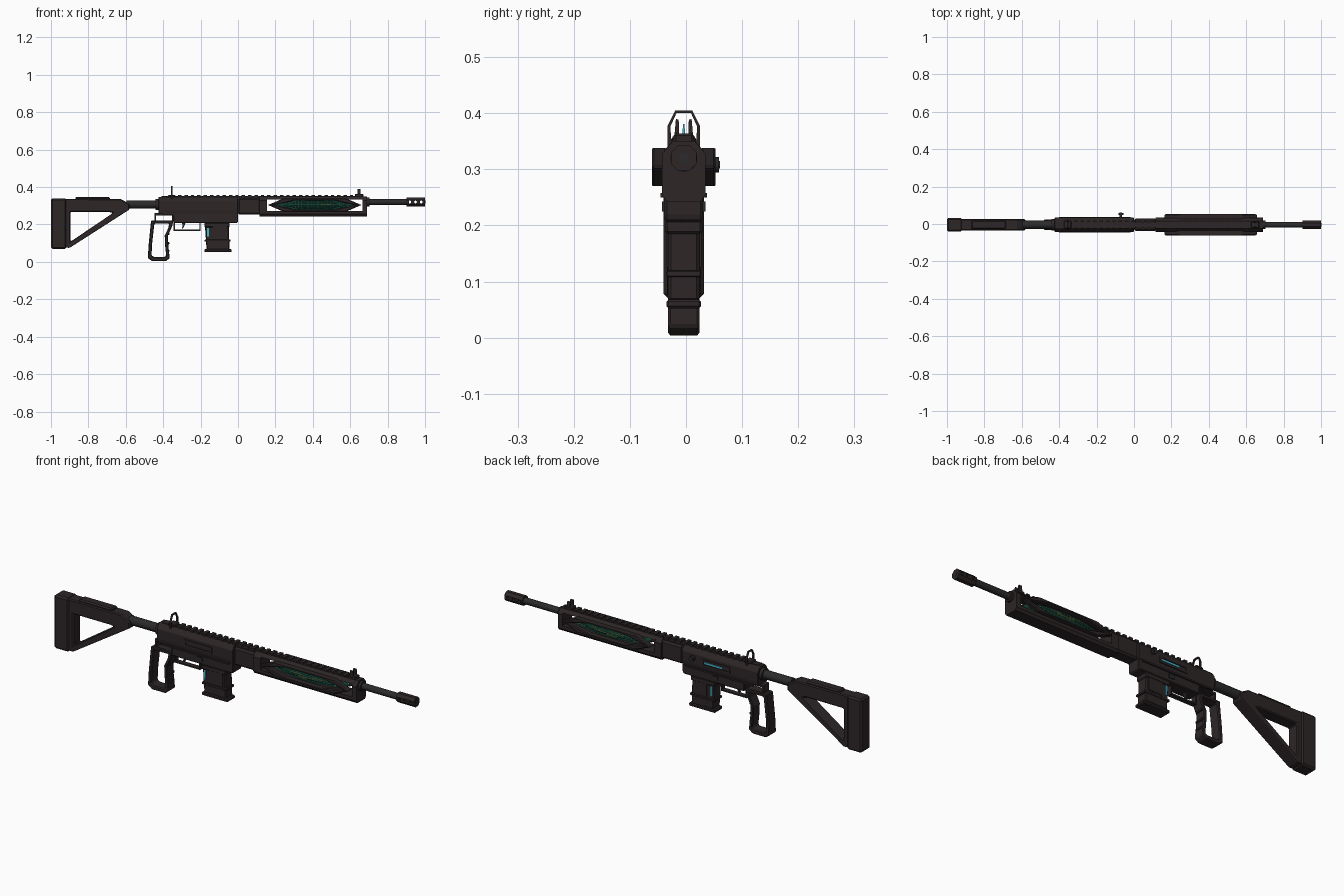
import bpy, bmesh, math
from mathutils import Matrix

if "Cube" in bpy.data.objects:
    bpy.data.objects.remove(bpy.data.objects["Cube"])

CY = -0.004  # centre plane of the body


def material(name, r, g, b):
    m = bpy.data.materials.new(name)
    m.use_nodes = True
    m.diffuse_color = (r, g, b, 1)
    m.node_tree.nodes["Principled BSDF"].inputs["Base Color"].default_value = (r, g, b, 1)
    return m


BODY = material("dark brown polymer", .026, .019, .02)
STEEL = material("dark steel", .024, .024, .024)
TEAL = material("teal mesh", .03, .23, .16)
CORE = material("deep green core", .012, .07, .05)
CYAN = material("cyan light", .06, .5, .65)
ORANGE = material("orange glow", .55, .25, .03)


def finish(name, bm, mat, bevel=0, smooth=False):
    bmesh.ops.recalc_face_normals(bm, faces=bm.faces)
    me = bpy.data.meshes.new(name)
    bm.to_mesh(me)
    bm.free()
    ob = bpy.data.objects.new(name, me)
    bpy.context.collection.objects.link(ob)
    me.materials.append(mat)
    if smooth:
        for p in me.polygons:
            p.use_smooth = len(p.vertices) == 4
    if bevel:
        mod = ob.modifiers.new("edge bevel", "BEVEL")
        mod.width, mod.segments = bevel, 1
        mod.limit_method = "ANGLE"
    return ob


def shape(name, outer, lo, hi, mat=BODY, axis="y", hole=None, bevel=0):
    """Extrude an outline along y (points x,z) or x (points y,z); hole has as many points."""
    bm = bmesh.new()

    def loop(pts, d):
        return [bm.verts.new((p, CY + d, q) if axis == "y" else (d, CY + p, q)) for p, q in pts]

    def bridge(a, b):
        for i in range(len(a)):
            j = (i + 1) % len(a)
            bm.faces.new((a[i], a[j], b[j], b[i]))

    a, b = loop(outer, lo), loop(outer, hi)
    bridge(a, b)
    if hole:
        c, d = loop(hole, lo), loop(hole, hi)
        bridge(c, d)
        bridge(a, c)
        bridge(b, d)
    else:
        bm.faces.new(a)
        bm.faces.new(b)
    return finish(name, bm, mat, bevel)


def rect(a, b, c, d):
    return [(a, c), (b, c), (b, d), (a, d)]


def box(name, x0, x1, y, z0, z1, mat=BODY, bevel=0.004):
    return shape(name, rect(x0, x1, z0, z1), -y, y, mat, bevel=bevel)


def rod(name, axis, centre, radius, length, mat=STEEL, sides=16, smooth=True):
    bm = bmesh.new()
    turn = Matrix.Rotation(math.pi / 2, 4, "Y" if axis == "x" else "X")
    spin = Matrix.Rotation(math.pi / sides, 4, "Z")
    bmesh.ops.create_cone(bm, cap_ends=True, segments=sides, radius1=radius, radius2=radius,
                          depth=length, matrix=Matrix.Translation(centre) @ turn @ spin)
    return finish(name, bm, mat, smooth=smooth)


# Shoulder stock with a triangular opening
shape("stock_frame",
      [(-.99, .08), (-.9, .075), (-.58, .28), (-.58, .31), (-.625, .335), (-.99, .338)], -.03, .03,
      hole=[(-.895, .11), (-.885, .115), (-.685, .25), (-.67, .262), (-.69, .267), (-.895, .267)],
      bevel=.005)
box("butt_pad", -1, -.918, .036, .07, .34, bevel=.008)
box("cheek_rest", -.87, -.685, .024, .33, .347, bevel=.006)
rod("buffer_tube", "x", (-.495, CY, .307), .022, .2)
rod("tube_collar", "x", (-.43, CY, .307), .03, .02, BODY)

# Receiver
section = [(-.035, .255), (.035, .255), (.038, .275), (.038, .325), (.02, .348), (-.02, .348),
           (-.038, .325), (-.038, .275)]
shape("upper_receiver", section, -.425, 0, axis="x", bevel=.002)
shape("lower_receiver", [(-.41, .26), (-.345, .245), (-.345, .207), (-.005, .207), (0, .215),
                         (0, .26)], -.034, .034, bevel=.004)
box("receiver_neck", 0, .12, .033, .252, .342, bevel=.008)
for side, label in ((-1, "right"), (1, "left")):
    def plate(name, x0, x1, z0, z1, depth, top, mat=BODY):
        shape(label + "_" + name, rect(x0, x1, z0, z1), side * depth, side * top, mat)
    shape(label + "_port_frame", rect(-.27, -.115, .278, .312), side * .036, side * .042,
          hole=rect(-.26, -.125, .287, .303))
    plate("lower_rib", -.4, -.02, .25, .258, .03, .041)
    plate("catch", -.2, -.17, .225, .243, .03, .039, STEEL)
    plate("magazine_light", -.165, -.156, .135, .182, .028, .0315, CYAN)
    plate("magazine_ridge", -.135, -.06, .125, .195, .028, .032)
    if side == 1:
        plate("bolt_light", -.225, -.125, .291, .299, .036, .0405, CYAN)
rod("charging_stem", "y", (-.07, CY + .045, .308), .007, .04)
rod("charging_knob", "y", (-.07, CY + .058, .308), .014, .01)

# Trigger and guard
shape("trigger_guard", rect(-.345, -.2, .165, .21), -.012, .012,
      hole=rect(-.338, -.207, .172, .209))
shape("trigger", [(-.3, .21), (-.28, .21), (-.288, .19), (-.295, .178), (-.301, .18), (-.296, .192)],
      -.006, .006, STEEL)

# Open grip frame, hung from a slim bracket
shape("grip_frame",
      [(-.465, .22), (-.345, .222), (-.352, .19), (-.375, .14), (-.372, .08), (-.365, .02),
       (-.385, .004), (-.46, .004), (-.482, .02), (-.478, .09)], -.028, .028,
      hole=[(-.447, .205), (-.368, .205), (-.373, .18), (-.392, .14), (-.389, .08), (-.384, .035),
            (-.392, .026), (-.45, .026), (-.462, .035), (-.46, .09)], bevel=.004)
for z in (.06, .1, .15):
    box("grip_finger_ridge", -.385, -.366, .024, z - .006, z + .006, bevel=.003)
shape("grip_bracket", rect(-.447, -.345, .215, .26), -.02, .02,
      hole=rect(-.438, -.353, .222, .248))

# Magazine
shape("magazine", [(-.168, .065), (-.045, .065), (-.05, .21), (-.178, .21)], -.028, .028, bevel=.005)
box("magazine_collar", -.18, -.045, .033, .185, .21)
box("magazine_band", -.178, -.04, .031, .108, .12, bevel=.002)
box("magazine_base", -.18, -.034, .031, .052, .068)

# Handguard built round an open window
for x0, x1, label in ((.115, .155, "rear"), (.665, .69, "front")):
    shape("handguard_" + label + "_block",
          [(-.03, .243), (.03, .243), (.039, .255), (.039, .327), (.02, .35), (-.02, .35),
           (-.039, .327), (-.039, .255)], x0, x1, axis="x")
shape("handguard_floor", [(-.03, .243), (.03, .243), (.039, .255), (.039, .271), (-.039, .271),
                          (-.039, .255)], .15, .67, axis="x")
shape("handguard_roof", [(-.035, .334), (.035, .334), (.02, .35), (-.02, .35)], .15, .67, axis="x")

# Raised window frames
hexagon = lambda px, mx, mz: [(.41 + x * s, .304 + z) for x, z, s in (
    (px, 0, -1), (mx, mz, -1), (mx, mz, 1), (px, 0, 1), (mx, -mz, 1), (mx, -mz, -1))]
for side, label in ((-1, "right"), (1, "left")):
    shape(label + "_window_frame", hexagon(.25, .17, .034), side * .03, side * .057,
          hole=hexagon(.212, .1, .025), bevel=.004)


# Spindle-shaped energy cell: lattice shell, core and glowing strands
def spindle(name, mat, ry, rz, rx):
    bm = bmesh.new()
    bmesh.ops.create_uvsphere(bm, u_segments=24, v_segments=36, radius=1,
                              matrix=Matrix.Rotation(math.pi / 2, 4, "Y"))
    for v in bm.verts:
        v.co = (.41 + v.co.x * rx, CY + v.co.y * ry, .304 + v.co.z * rz)
    return finish(name, bm, mat)


shell = spindle("cell_lattice", TEAL, .05, .028, .205)
wire = shell.modifiers.new("lattice", "WIREFRAME")
wire.thickness = .0035
spindle("cell_core", CORE, .044, .024, .195)
for side in (-1, 1):
    for x, z, half in ((.36, .31, .035), (.42, .303, .045), (.47, .309, .03), (.39, .298, .025)):
        shape("glow_strand", rect(x - half, x + half, z - .0015, z + .0015), side * .038, side * .046, ORANGE)

# Barrel and ported muzzle
rod("barrel", "x", (.79, CY, .32), .016, .25)
rod("barrel_collar", "x", (.695, CY, .32), .024, .014, BODY)
muzzle = rod("muzzle_brake", "x", (.95, CY, .32), .025, .1, BODY, 8, False)
for i in range(3):
    cutter = rod("port_cutter", "y", (.918 + i * .031, CY, .32), .008, .1, BODY, 8)
    cutter.hide_render = True
    cutter.hide_viewport = True
    cut = muzzle.modifiers.new("port", "BOOLEAN")
    cut.operation, cut.object, cut.solver = "DIFFERENCE", cutter, "EXACT"
bpy.context.view_layer.update()
baked = bpy.data.meshes.new_from_object(muzzle.evaluated_get(bpy.context.evaluated_depsgraph_get()))
muzzle.modifiers.clear()
muzzle.data = baked
for ob in [o for o in bpy.data.objects if o.name.startswith("port_cutter")]:
    bpy.data.objects.remove(ob)
rod("muzzle_bore", "x", (1, CY, .32), .009, .003, STEEL)

# Top rail with repeated teeth
box("rail_base", -.41, .66, .016, .34, .351, bevel=0)
tooth = box("rail_teeth", -.32, -.302, .02, .346, .358, bevel=0)
row = tooth.modifiers.new("row", "ARRAY")
row.count, row.use_relative_offset, row.use_constant_offset = 28, False, True
row.constant_offset_displace = (.034, 0, 0)

# Rear sight hoop and front sight posts
shape("rear_sight", [(-.029, .34), (-.029, .377), (-.015, .405), (.015, .405), (.029, .377), (.029, .34)],
      -.359, -.35, axis="x",
      hole=[(-.022, .35), (-.024, .376), (-.013, .4), (.013, .4), (.024, .376), (.022, .35)])
box("rear_sight_base", -.375, -.335, .022, .345, .358)
box("front_sight_base", .625, .67, .018, .345, .364)
for s in (-1, 1):
    shape("front_sight_ear", [(s * .017, .355), (s * .008, .355), (s * .009, .388), (s * .014, .39)],
          .638, .655, axis="x")
shape("front_sight_post", [(-.003, .36), (.003, .36), (.001, .381), (-.001, .381)], .643, .65, CYAN, "x")
